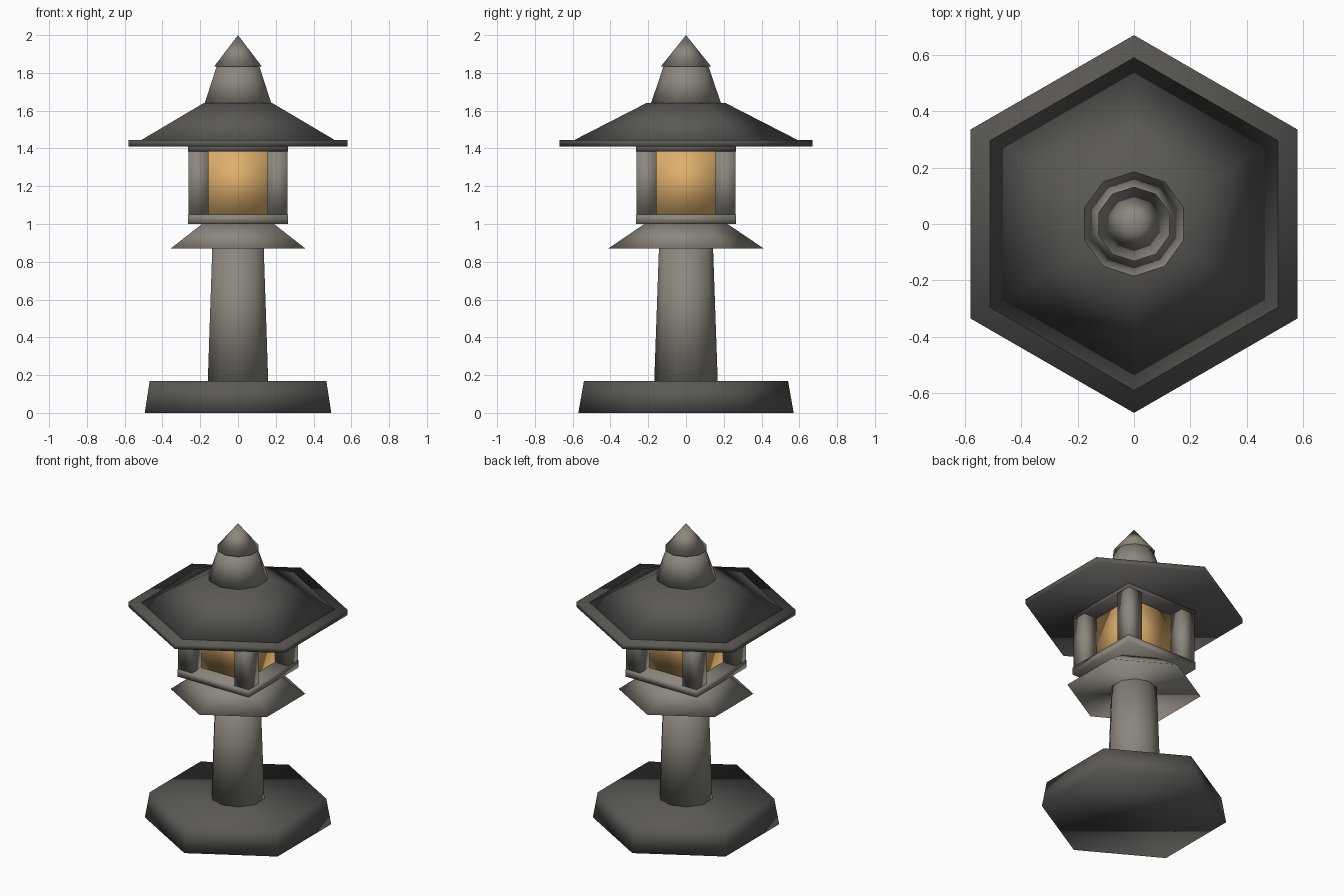
import bpy

old = bpy.data.objects.get("Cube")
if old:
    bpy.data.objects.remove(old, do_unlink=True)


def material(name, rgb):
    mat = bpy.data.materials.new(name)
    mat.use_nodes = True
    mat.diffuse_color = (*rgb, 1)
    mat.node_tree.nodes["Principled BSDF"].inputs["Base Color"].default_value = (*rgb, 1)
    return mat


dark_stone = material("dark_stone", (0.105, 0.098, 0.09))
light_stone = material("light_stone", (0.26, 0.24, 0.205))
paper = material("warm_paper", (0.73, 0.43, 0.15))


def finish(name, mat):
    obj = bpy.context.object
    obj.name = name
    obj.data.materials.append(mat)
    # Soft shading runs across every edge of the stonework
    for face in obj.data.polygons:
        face.use_smooth = True
    return obj


def taper(name, mat, sides, bottom, top, z0, z1):
    """Regular tapered prism with a corner on the y axis."""
    bpy.ops.mesh.primitive_cone_add(vertices=sides, radius1=bottom, radius2=top,
                                    depth=z1 - z0, location=(0, 0, (z0 + z1) / 2))
    return finish(name, mat)


def box(name, mat, width, z0, z1, x=0, y=0):
    """Square upright block."""
    bpy.ops.mesh.primitive_cube_add(size=1, location=(x, y, (z0 + z1) / 2))
    obj = bpy.context.object
    for v in obj.data.vertices:
        v.co.x *= width
        v.co.y *= width
        v.co.z *= z1 - z0
    return finish(name, mat)


# Base, column and collar
taper("base", dark_stone, 6, 0.57, 0.54, 0, 0.17)
taper("column", light_stone, 10, 0.168, 0.143, 0.17, 0.88)
taper("collar", light_stone, 6, 0.412, 0.22, 0.87, 1.0)

# Lamp chamber
box("chamber_floor", light_stone, 0.53, 1.0, 1.05)
box("lamp_panel", paper, 0.33, 1.05, 1.39)
for side, x in (("left", 0.21), ("right", -0.21)):
    for end, y in (("front", -0.21), ("back", 0.21)):
        box(f"{end}_{side}_post", light_stone, 0.105, 1.05, 1.39, x, y)
box("chamber_beam", dark_stone, 0.53, 1.385, 1.415)

# Roof
taper("eave", dark_stone, 6, 0.67, 0.67, 1.41, 1.445)
taper("roof", dark_stone, 6, 0.6, 0.21, 1.44, 1.64)

# Finial
taper("finial_neck", light_stone, 10, 0.185, 0.117, 1.64, 1.84)
taper("finial_tip", light_stone, 10, 0.132, 0, 1.835, 2.0)
